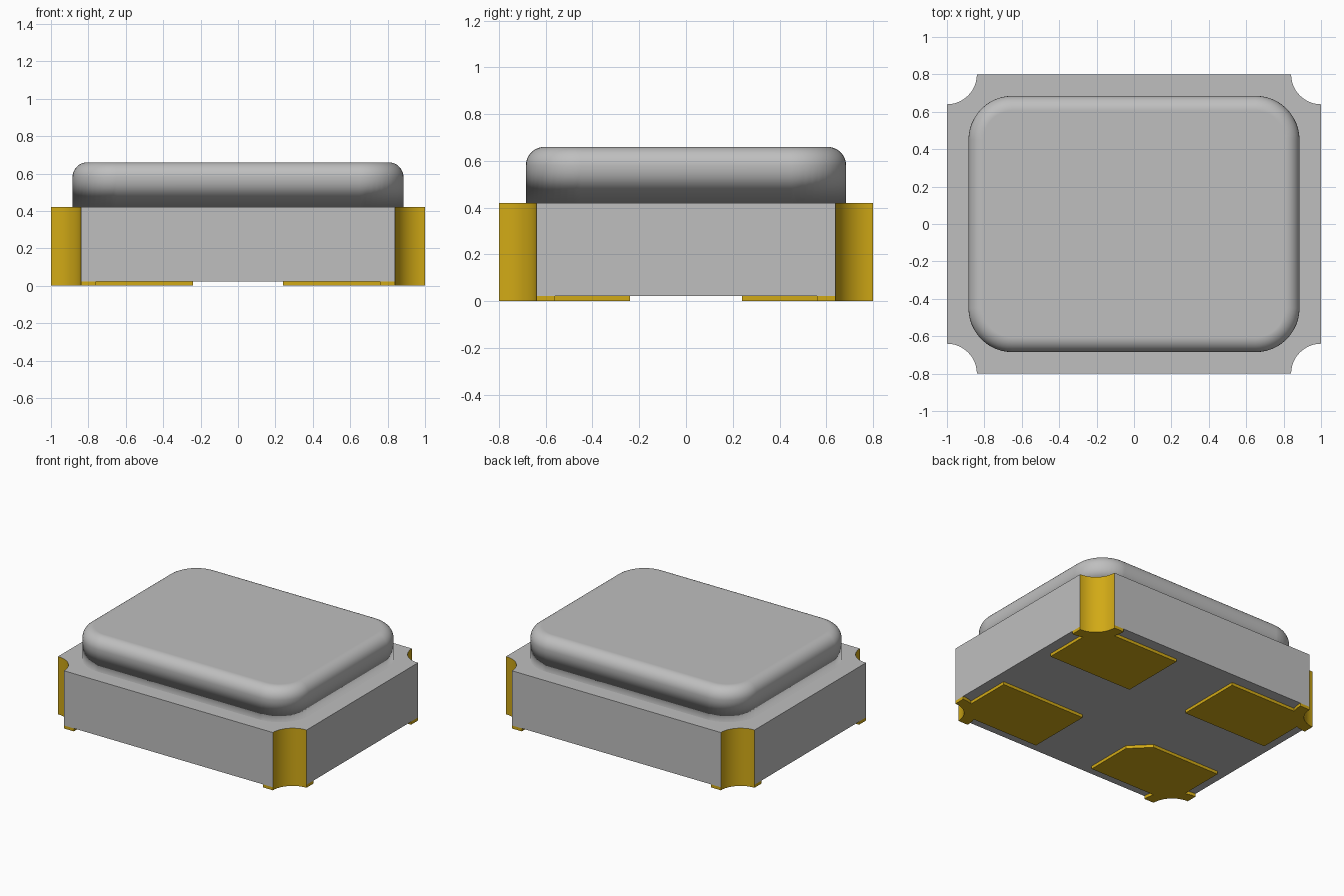
import bpy, bmesh, math
from mathutils import Vector

cube = bpy.data.objects.get("Cube")
if cube:
    bpy.data.objects.remove(cube, do_unlink=True)

HX, HY = 1.0, 0.8            # half footprint
NOTCH, RING = 0.16, 0.24     # corner notch radius, pad ring radius
PAD_Z, BODY_Z, LID_Z = 0.022, 0.42, 0.66


def material(name, rgb):
    m = bpy.data.materials.new(name)
    m.use_nodes = True
    m.diffuse_color = (*rgb, 1)
    m.node_tree.nodes["Principled BSDF"].inputs["Base Color"].default_value = (*rgb, 1)
    return m


GREY = material("grey", (0.52, 0.52, 0.52))
GOLD = material("gold", (0.64, 0.40, 0.008))


def arc(cx, cy, r, a0, a1, n=12):
    """Points on an arc, angles in degrees."""
    angles = [math.radians(a0 + (a1 - a0) * i / n) for i in range(n + 1)]
    return [(cx + r * math.cos(a), cy + r * math.sin(a)) for a in angles]


def loft(name, rings, mats, smooth, gold=None):
    """Skin a stack of (outline, z) rings, capped at both ends."""
    bm = bmesh.new()
    loops = [[bm.verts.new((x, y, z)) for x, y in pts] for pts, z in rings]
    bm.faces.new(loops[0])
    bm.faces.new(loops[-1])
    for low, high in zip(loops, loops[1:]):
        for i in range(len(low)):
            j = (i + 1) % len(low)
            bm.faces.new((low[i], low[j], high[j], high[i]))
    bmesh.ops.recalc_face_normals(bm, faces=bm.faces[:])
    for f in bm.faces:
        f.smooth = smooth(f)
        if gold and gold(f):
            f.material_index = 1
    me = bpy.data.meshes.new(name)
    bm.to_mesh(me)
    bm.free()
    for m in mats:
        me.materials.append(m)
    ob = bpy.data.objects.new(name, me)
    bpy.context.collection.objects.link(ob)
    return ob


def curved_wall(f):
    """True for side faces that are not aligned with x or y."""
    n = f.normal
    return abs(n.z) < 0.5 and max(abs(n.x), abs(n.y)) < 0.9999


# Ceramic body with quarter-round notches, plated gold
body_outline = (arc(HX, HY, NOTCH, 270, 180) + arc(-HX, HY, NOTCH, 360, 270)
                + arc(-HX, -HY, NOTCH, 90, 0) + arc(HX, -HY, NOTCH, 180, 90))
loft("body", [(body_outline, PAD_Z), (body_outline, BODY_Z)], [GREY, GOLD],
     curved_wall, curved_wall)


# Metal lid with rounded corners and a rounded top edge
def lid_outline(r):
    cx, cy = 0.65, 0.45
    return (arc(cx, cy, r, 0, 90) + arc(-cx, cy, r, 90, 180)
            + arc(-cx, -cy, r, 180, 270) + arc(cx, -cy, r, 270, 360))


R, FILLET = 0.235, 0.08
rings = [(lid_outline(R), BODY_Z - 0.01)]
for i in range(9):
    a = math.radians(90 * i / 8)
    rings.append((lid_outline(R - FILLET * (1 - math.cos(a))),
                  LID_Z - FILLET * (1 - math.sin(a))))
lid = loft("lid", rings, [GREY], lambda f: abs(f.normal.z) < 0.9999)
lid.modifiers.new("even_shading", "WEIGHTED_NORMAL")

# Solder pads: a rectangle joined to a ring round the notch
IN, OX, OY = 0.24, 0.92, 0.72
edge = math.degrees(math.asin((HX - OX) / RING))
ring_x = arc(HX, HY, RING, 270 - edge, 270, 3)
ring_y = arc(HX, HY, RING, 180, 180 + edge, 3)
for name, sx, sy in (("front_left_pad", 1, -1), ("front_right_pad", -1, -1),
                     ("back_left_pad", 1, 1), ("back_right_pad", -1, 1)):
    # The first pad has its inner corner cut off as a marker
    marked = sx < 0 and sy < 0
    inner = [(IN, IN + 0.13), (IN + 0.13, IN)] if marked else [(IN, IN)]
    pts = (inner + [(OX, IN)] + ring_x + arc(HX, HY, NOTCH, 270, 180)
           + ring_y + [(IN, OY)])
    pts = [(x * sx, y * sy) for x, y in pts]
    loft(name, [(pts, 0), (pts, PAD_Z)], [GOLD], curved_wall)
